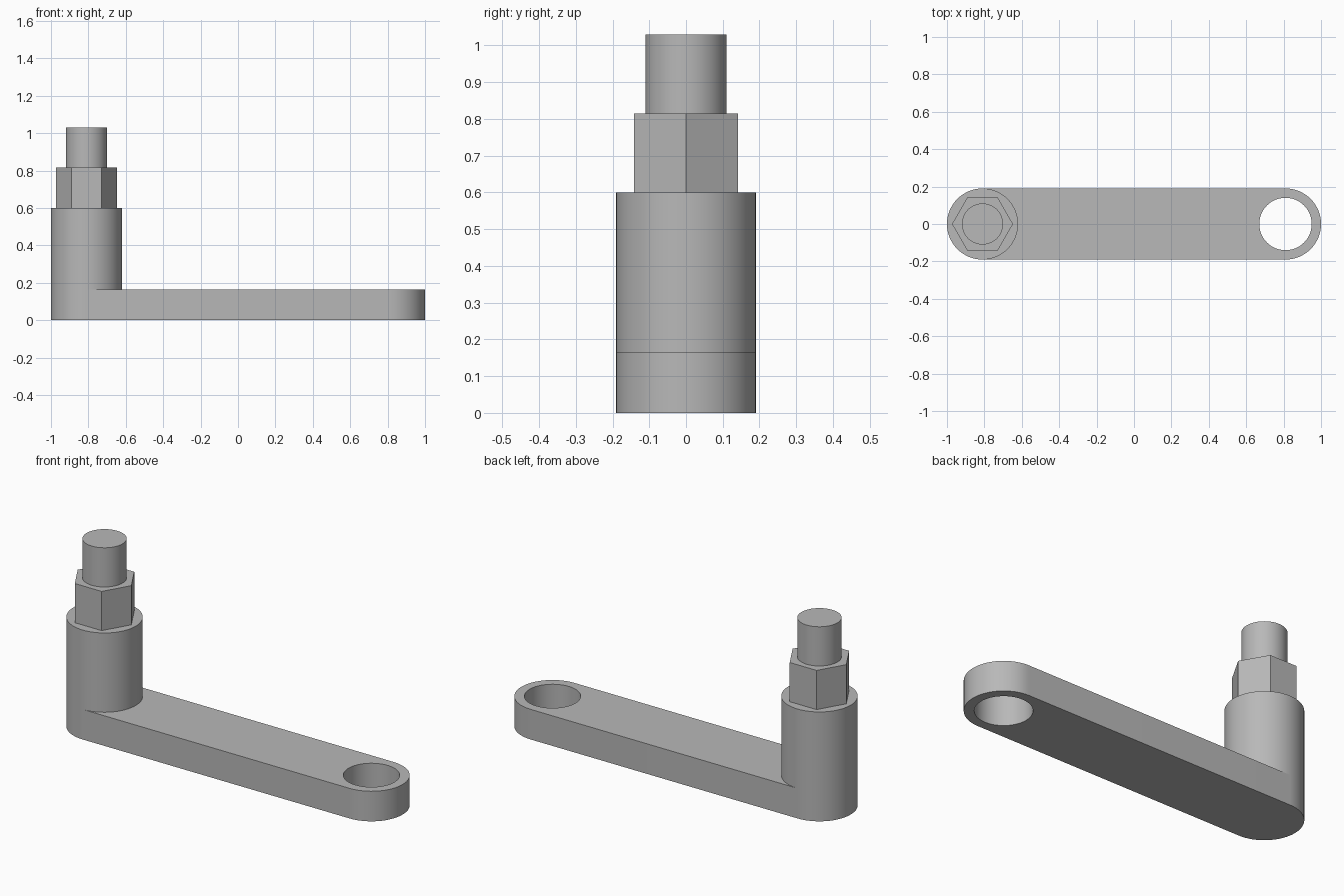
import bpy
import bmesh
from math import cos, sin, pi, radians

if "Cube" in bpy.data.objects:
    bpy.data.objects.remove(bpy.data.objects["Cube"], do_unlink=True)

STEEL = (0.48, 0.48, 0.48, 1.0)
steel = bpy.data.materials.new("grey steel")
steel.use_nodes = True
steel.diffuse_color = STEEL
steel.node_tree.nodes["Principled BSDF"].inputs["Base Color"].default_value = STEEL

RADIUS = 0.19        # rounded arm ends and boss
END = 1 - RADIUS     # distance of both axes from the centre
ARM_TOP = 0.165


def finish(obj):
    """Give the part its material and smooth its round walls."""
    obj.data.materials.clear()
    obj.data.materials.append(steel)
    bpy.ops.object.select_all(action='DESELECT')
    obj.select_set(True)
    bpy.context.view_layer.objects.active = obj
    bpy.ops.object.shade_smooth_by_angle(angle=radians(30))


def post(name, radius, bottom, top, sides=64):
    """Upright prism on the boss axis."""
    bpy.ops.mesh.primitive_cylinder_add(
        vertices=sides, radius=radius, depth=top - bottom,
        location=(-END, 0, (bottom + top) / 2))
    obj = bpy.context.object
    obj.name = name
    if sides == 6:  # corners point along x
        obj.rotation_euler.z = radians(30)
    finish(obj)


def arc(cx, radius, start, stop, steps):
    return [(cx + radius * cos(start + (stop - start) * i / steps),
             radius * sin(start + (stop - start) * i / steps))
            for i in range(steps + 1)]


# Flat arm: rounded far end with a through hole, near end buried in the boss
outline = arc(END, RADIUS, -pi / 2, pi / 2, 32) + [(-END, RADIUS), (-END, -RADIUS)]
hole = arc(END, 0.14, 0, 2 * pi, 64)[:-1]

curve = bpy.data.curves.new("arm_profile", 'CURVE')
curve.dimensions = '2D'
curve.fill_mode = 'BOTH'
curve.extrude = ARM_TOP / 2
for points in (outline, hole):
    spline = curve.splines.new('POLY')
    spline.points.add(len(points) - 1)
    for p, (x, y) in zip(spline.points, points):
        p.co = (x, y, 0, 1)
    spline.use_cyclic_u = True

profile = bpy.data.objects.new("arm_profile", curve)
bpy.context.collection.objects.link(profile)
bpy.context.view_layer.update()
evaluated = profile.evaluated_get(bpy.context.evaluated_depsgraph_get())
mesh = bpy.data.meshes.new_from_object(evaluated)
bpy.data.objects.remove(profile, do_unlink=True)

bm = bmesh.new()
bm.from_mesh(mesh)
bmesh.ops.remove_doubles(bm, verts=bm.verts, dist=0.0005)
bmesh.ops.recalc_face_normals(bm, faces=bm.faces)
bmesh.ops.translate(bm, verts=bm.verts, vec=(0, 0, ARM_TOP / 2))
bm.to_mesh(mesh)
bm.free()
arm = bpy.data.objects.new("arm", mesh)
bpy.context.collection.objects.link(arm)
finish(arm)

# Boss, hexagonal collar and round pin stacked on one axis
post("boss", RADIUS, 0, 0.60)
post("hex_collar", 0.163, 0.55, 0.815, sides=6)
post("pin", 0.11, 0.78, 1.03)
